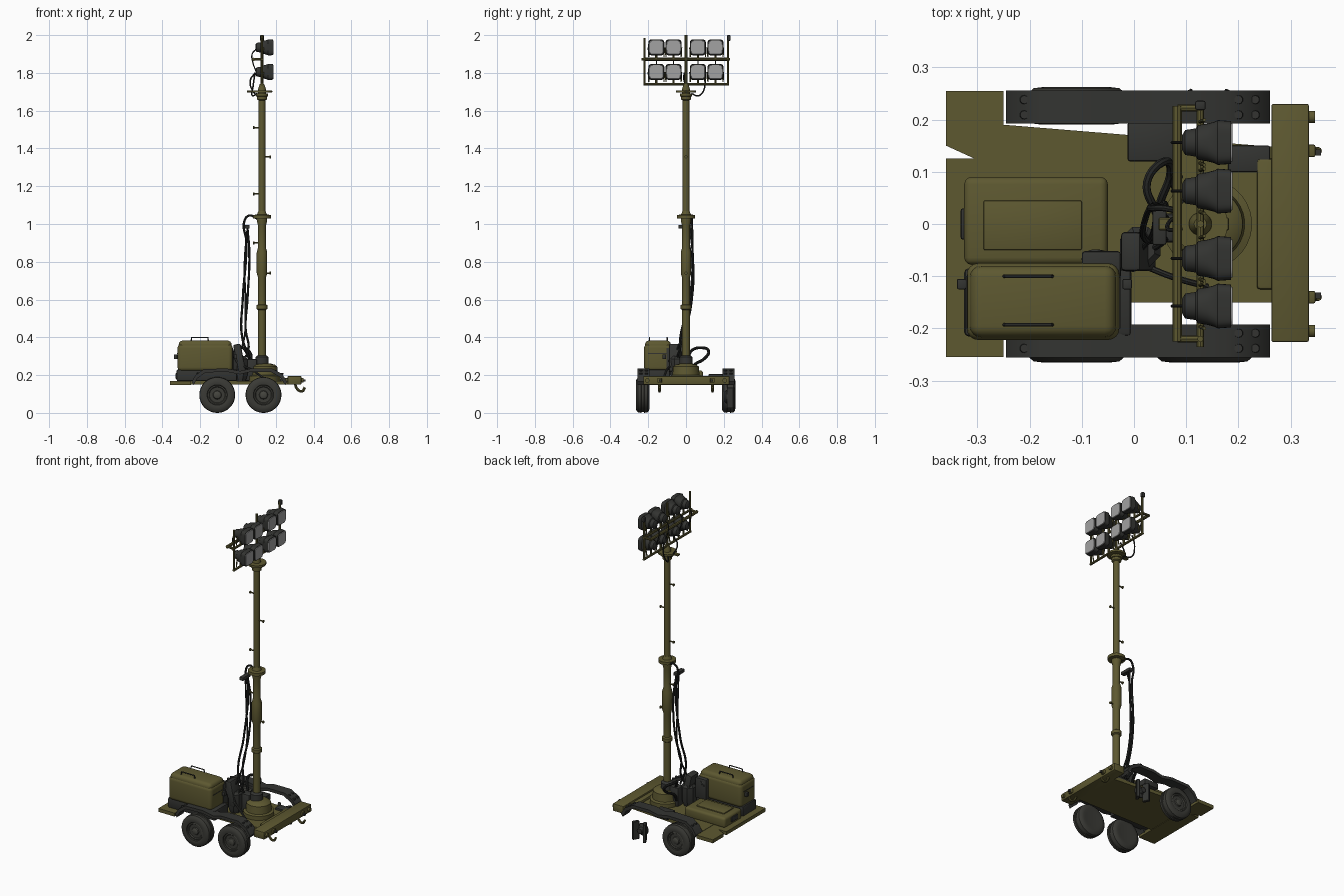
import bpy, bmesh, math
from mathutils import Matrix, Vector, Euler

def material(name, c):
    m = bpy.data.materials.new(name)
    m.diffuse_color = (*c, 1)
    return m

OLIVE = material("olive_paint", (0.110, 0.098, 0.030))
DARK = material("dark_grey_metal", (0.033, 0.034, 0.031))
TYRE = material("tyre_rubber", (0.042, 0.042, 0.036))
RIM = material("wheel_grey", (0.060, 0.060, 0.050))
HOSE = material("black_hose", (0.017, 0.018, 0.017))
LENS = material("lamp_glass", (0.36, 0.36, 0.36))

def finish(name, bm, mat):
    bmesh.ops.recalc_face_normals(bm, faces=bm.faces)
    me = bpy.data.meshes.new(name)
    bm.to_mesh(me)
    bm.free()
    me.materials.append(mat)
    ob = bpy.data.objects.new(name, me)
    bpy.context.collection.objects.link(ob)
    return ob

def box(name, x, y, z, mat, bevel=0.0, seg=2, rot=(0, 0, 0)):
    """Box from (min, max) ranges, optionally bevelled and turned about its centre."""
    bm = bmesh.new()
    bmesh.ops.create_cube(bm, size=1)
    bmesh.ops.scale(bm, vec=(x[1] - x[0], y[1] - y[0], z[1] - z[0]), verts=bm.verts)
    if bevel:
        bmesh.ops.bevel(bm, geom=bm.edges[:], offset=bevel, segments=seg, profile=0.5, affect='EDGES')
    c = Vector((sum(x) / 2, sum(y) / 2, sum(z) / 2))
    bm.transform(Matrix.Translation(c) @ Euler(rot).to_matrix().to_4x4())
    return finish(name, bm, mat)

def loft(name, rings, mat, at=(0, 0, 0), axis='Z', n=24):
    """Rings (height, radius[, squareness]) stacked along an axis."""
    bm = bmesh.new()
    loops = []
    for h, r, *e in rings:
        p = 2 / (e[0] if e else 2)
        loop = []
        for i in range(n):
            a = 2 * math.pi * (i + 0.5) / n
            c, s = math.cos(a), math.sin(a)
            u = r * math.copysign(abs(c) ** p, c)
            v = r * math.copysign(abs(s) ** p, s)
            co = {'Z': (u, v, h), 'X': (h, u, v), 'Y': (u, h, v)}[axis]
            loop.append(bm.verts.new(Vector(at) + Vector(co)))
        loops.append(loop)
    for a, b in zip(loops, loops[1:]):
        for i in range(n):
            bm.faces.new((a[i], a[(i + 1) % n], b[(i + 1) % n], b[i]))
    bm.faces.new(loops[0])
    bm.faces.new(loops[-1])
    return finish(name, bm, mat)

def prism(name, pts, lo, hi, mat, axis='Z'):
    """Outline extruded along z (points x,y) or along y (points x,z)."""
    bm = bmesh.new()
    vs = [bm.verts.new((a, b, lo) if axis == 'Z' else (a, lo, b)) for a, b in pts]
    f = bm.faces.new(vs)
    g = bmesh.ops.extrude_face_region(bm, geom=[f])
    d = (0, 0, hi - lo) if axis == 'Z' else (0, hi - lo, 0)
    bmesh.ops.translate(bm, vec=d, verts=[v for v in g['geom'] if isinstance(v, bmesh.types.BMVert)])
    return finish(name, bm, mat)

def tube(name, pts, r, mat, smooth=True):
    """Round tube along a path, turned into a mesh."""
    cu = bpy.data.curves.new(name, 'CURVE')
    cu.dimensions = '3D'
    cu.bevel_depth, cu.bevel_resolution, cu.use_fill_caps = r, 2, True
    cu.resolution_u = 6
    sp = cu.splines.new('BEZIER' if smooth else 'POLY')
    if smooth:
        sp.bezier_points.add(len(pts) - 1)
        for b, p in zip(sp.bezier_points, pts):
            b.co = p
            b.handle_left_type = b.handle_right_type = 'AUTO'
    else:
        sp.points.add(len(pts) - 1)
        for b, p in zip(sp.points, pts):
            b.co = (*p, 1)
    tmp = bpy.data.objects.new(name + "_path", cu)
    me = bpy.data.meshes.new_from_object(tmp)
    bpy.data.objects.remove(tmp)
    me.materials.clear()
    me.materials.append(mat)
    ob = bpy.data.objects.new(name, me)
    bpy.context.collection.objects.link(ob)
    return ob

# Deck, rear plate with a notch, front bumper
prism("deck", [(-0.25, -0.15), (0.275, -0.15), (0.275, 0.147), (-0.25, 0.19)], 0.15, 0.17, OLIVE)
prism("rear_plate", [(-0.36, -0.255), (-0.25, -0.255), (-0.25, 0.255), (-0.36, 0.255), (-0.36, 0.15),
                     (-0.305, 0.125), (-0.36, 0.125)], 0.147, 0.168, OLIVE)
box("front_bumper", (0.263, 0.335), (-0.226, 0.23), (0.15, 0.195), OLIVE, 0.004)
box("deck_front_rib", (0.235, 0.28), (-0.125, 0.125), (0.165, 0.185), OLIVE, 0.006)
for s in (-1, 1):
    tube("tow_hook", [(0.30, s * 0.14, 0.16), (0.315, s * 0.14, 0.125), (0.34, s * 0.14, 0.115),
                      (0.354, s * 0.14, 0.135)], 0.007, OLIVE)
    box("tow_bracket", (0.325, 0.347), (s * 0.14 - 0.012, s * 0.14 + 0.012), (0.16, 0.185), OLIVE, 0.003)
    loft("bumper_stud", [(0.33, 0.012), (0.346, 0.012)], OLIVE, (0, s * 0.205, 0.172), 'X', 12)
    box("hook_pin", (0.335, 0.358), (s * 0.137 - 0.006, s * 0.137 + 0.006), (0.165, 0.178), DARK)

# Fenders: arched strips over both wheel pairs with end bolts
arch = [(-0.245, 0.165), (-0.225, 0.2), (-0.18, 0.232), (-0.06, 0.235), (0.01, 0.222), (0.07, 0.235),
        (0.18, 0.235), (0.235, 0.205), (0.26, 0.165)]
under = [(x * 0.96, z - 0.018) for x, z in reversed(arch)]
for s, side in ((-1, "front"), (1, "back")):
    lo, hi = sorted((s * 0.192, s * 0.256))
    prism(side + "_fender", arch + under, lo, hi, DARK, 'Y')
    for bx, bz in ((-0.21, 0.207), (0.2, 0.22), (0.232, 0.202)):
        for dy in (0.209, 0.238):
            loft("fender_bolt", [(0, 0.009), (0.008, 0.008)], DARK, (bx, s * dy, bz), 'Z', 10)
box("fender_bracket", (-0.012, 0.085), (0.12, 0.195), (0.17, 0.205), DARK, 0.004)
box("side_bracket", (0.18, 0.26), (0.1, 0.15), (0.165, 0.182), DARK, 0.003)

# Wheels: two in front, one at the back, a loose hub where the fourth would be
tyre = [(-0.034, 0.05), (-0.036, 0.065), (-0.034, 0.082), (-0.025, 0.093), (-0.008, 0.095), (-0.006, 0.09),
        (0.006, 0.09), (0.008, 0.095), (0.025, 0.093), (0.034, 0.082), (0.036, 0.065), (0.034, 0.054), (0.024, 0.05)]
rim = [(0.0, 0.052), (0.028, 0.051), (0.029, 0.045), (0.02, 0.038), (0.018, 0.026), (0.03, 0.02), (0.034, 0.012)]
for x, s in ((-0.11, -1), (0.135, -1), (-0.11, 1)):
    y = s * (0.229 if s < 0 else 0.226)
    loft("tyre", [(s * h, r) for h, r in tyre], TYRE, (x, y, 0.095), 'Y', 40)
    loft("wheel_rim", [(s * h, r) for h, r in rim], RIM, (x, y, 0.095), 'Y', 28)
loft("loose_hub", [(0.2, 0.022), (0.212, 0.036), (0.222, 0.036), (0.23, 0.018), (0.25, 0.015)],
     DARK, (0.14, 0, 0.085), 'Y', 16)
for dx, w in ((-0.028, 0.5), (0.034, -0.5)):
    box("loose_wheel_blade", (0.131 + dx, 0.149 + dx), (0.218, 0.258), (0.025, 0.135), DARK, 0.002, 1, (0, 0, w))

# Generator: rounded box on a dark skid with a lid seam, handles and latches
box("generator_skid", (-0.325, -0.005), (-0.215, -0.085), (0.168, 0.23), DARK, 0.008)
box("generator_body", (-0.32, -0.028), (-0.222, -0.075), (0.22, 0.365), OLIVE, 0.022, 4)
box("generator_lid", (-0.314, -0.034), (-0.217, -0.08), (0.30, 0.383), OLIVE, 0.022, 4)
box("lid_seam", (-0.322, -0.026), (-0.2, -0.1), (0.313, 0.317), DARK)
for y in (-0.1, -0.193):
    tube("lid_handle", [(-0.25, y, 0.375), (-0.245, y, 0.399), (-0.16, y, 0.399), (-0.155, y, 0.375)],
         0.0035, DARK, False)
for x in (-0.33, -0.013):
    box("generator_latch", (x - 0.009, x + 0.009), (-0.125, -0.105), (0.285, 0.31), DARK, 0.003)
box("rear_grip", (-0.332, -0.31), (-0.03, 0.03), (0.18, 0.21), DARK, 0.005)
tube("exhaust", [(-0.09, -0.07, 0.28), (-0.07, -0.06, 0.32), (-0.03, -0.075, 0.32), (0.0, -0.08, 0.27)], 0.012, DARK)
box("control_panel", (-0.1, -0.025), (-0.105, -0.052), (0.22, 0.345), DARK, 0.006)

# Low storage box with a raised cover
box("storage_box", (-0.325, -0.05), (-0.078, 0.09), (0.162, 0.225), OLIVE, 0.014, 3)
box("storage_cover", (-0.288, -0.1), (-0.05, 0.045), (0.22, 0.231), OLIVE, 0.003)

# Winch motor beside the mast
loft("winch_motor", [(0.17, 0.03), (0.2, 0.042), (0.285, 0.042), (0.3, 0.03)], DARK, (0.012, -0.045, 0), 'Z', 8)
box("winch_cover", (-0.012, 0.028), (-0.09, -0.015), (0.215, 0.365), DARK, 0.008, 2, (0, -0.2, 0))
box("winch_gearbox", (0.04, 0.10), (-0.035, 0.02), (0.17, 0.285), DARK, 0.008)
tube("winch_arm", [(0.02, -0.08, 0.25), (0.07, -0.1, 0.23), (0.14, -0.12, 0.18)], 0.006, DARK)

# Mast: slewing base, telescoping tubes, collars and pegs
MX = 0.127
loft("mast_base", [(0.165, 0.086), (0.195, 0.086), (0.2, 0.072), (0.245, 0.068), (0.255, 0.055), (0.262, 0.03)],
     OLIVE, (0.14, 0, 0), 'Z', 32)
loft("mast_foot", [(0.25, 0.036), (0.295, 0.034), (0.305, 0.023)], DARK, (MX, 0, 0))
loft("mast_lower", [(0.25, 0.021), (0.545, 0.021), (0.55, 0.029), (0.57, 0.029), (0.575, 0.021), (0.715, 0.021),
                    (0.74, 0.028), (0.85, 0.028), (0.875, 0.021), (0.99, 0.021), (1.02, 0.028), (1.028, 0.028),
                    (1.03, 0.049), (1.048, 0.049), (1.05, 0.026), (1.07, 0.019)], OLIVE, (MX, 0, 0))
loft("mast_upper", [(1.05, 0.018), (1.655, 0.018), (1.66, 0.027), (1.675, 0.027), (1.677, 0.033), (1.69, 0.033),
                    (1.692, 0.022), (1.712, 0.022), (1.74, 0.012)], OLIVE, (MX, 0, 0))
box("head_plate", (0.047, 0.182), (-0.012, 0.012), (1.697, 1.706), OLIVE, 0.002, 1)
loft("head_disc", [(1.695, 0.053), (1.707, 0.053)], OLIVE, (MX, 0, 0))
for z, d in ((1.51, -1), (1.355, 1), (1.16, -1), (0.9, -1), (0.74, 1)):
    loft("mast_peg", [(0, 0.004), (d * 0.04, 0.004), (d * 0.041, 0.008), (d * 0.047, 0.008)], OLIVE, (MX, 0, z), 'X', 10)

# Lamp frame
tube("frame_post_middle", [(MX, 0, 1.7), (MX, 0, 2.0)], 0.007, OLIVE, False)
for y, top in ((-0.22, 1.985), (0.222, 1.99)):
    tube("frame_post", [(MX, y, 1.735), (MX, y, top)], 0.006, OLIVE, False)
    tube("frame_arm", [(0.083, y, 1.872), (MX, y, 1.872)], 0.007, OLIVE, False)
tube("frame_bottom_bar", [(MX, -0.226, 1.74), (MX, 0.228, 1.74)], 0.007, OLIVE, False)
tube("frame_middle_bar", [(0.083, -0.225, 1.872), (0.083, 0.226, 1.872)], 0.009, OLIVE, False)
tube("frame_front_bar", [(MX, -0.235, 1.872), (MX, 0.232, 1.872)], 0.007, OLIVE, False)
box("sensor", (MX - 0.01, MX + 0.01), (0.218, 0.236), (1.97, 2.0), DARK, 0.004)

# Eight floodlights, round at the back and square at the face
shell = [(0.092, 0.014), (0.098, 0.024), (0.118, 0.027), (0.122, 0.033), (0.14, 0.036, 2.6), (0.155, 0.04, 4),
         (0.16, 0.043, 5), (0.186, 0.041, 5)]
for z in (1.935, 1.805):
    for y in (-0.157, -0.066, 0.063, 0.156):
        loft("lamp_housing", shell, DARK, (0, y, z), 'X', 32)
        loft("lamp_lens", [(0.185, 0.038, 5), (0.189, 0.036, 5)], LENS, (0, y, z), 'X', 32)
        base = 1.872 if z > 1.9 else 1.74
        tube("lamp_bracket", [(MX, y, base), (MX, y, z)], 0.006, OLIVE, False)
        for s in (-1, 1):
            tube("lamp_yoke", [(MX, y + s * 0.04, base + 0.012), (0.135, y + s * 0.043, z)], 0.0035, OLIVE, False)

# Hoses: hanging bundle next to the mast, deck loop and lamp leads
tube("hose_outer", [(0.10, 0.02, 1.03), (0.06, 0.03, 1.045), (0.035, 0.03, 1.02), (0.045, 0.035, 0.9), (0.025, 0.02, 0.6),
                    (0.022, -0.03, 0.4), (0.06, -0.03, 0.29)], 0.006, HOSE)
tube("hose_inner", [(0.05, 0.02, 0.98), (0.06, 0.035, 0.85), (0.05, 0.03, 0.6), (0.04, -0.01, 0.45), (0.055, -0.035, 0.33),
                    (0.03, -0.05, 0.28)], 0.006, HOSE)
tube("hose_middle", [(0.05, 0.0, 0.98), (0.035, 0.03, 0.8), (0.04, 0.025, 0.55), (0.03, -0.03, 0.38), (0.0, -0.06, 0.3)],
     0.005, HOSE)
box("hose_clamp", (0.035, 0.062), (-0.04, 0.035), (0.975, 0.995), DARK, 0.004)
tube("deck_hose", [(0.06, 0.01, 0.29), (0.04, 0.03, 0.33), (0.025, 0.08, 0.345), (0.06, 0.12, 0.325),
                   (0.07, 0.10, 0.29), (0.05, 0.04, 0.25), (0.05, 0.02, 0.21)], 0.008, HOSE)
tube("lamp_lead", [(0.10, 0.03, 1.69), (0.075, 0.07, 1.68), (0.08, 0.10, 1.73), (0.09, 0.09, 1.8)], 0.004, HOSE)
for y in (-0.157, -0.066, 0.063, 0.156):
    tube("lamp_cable", [(0.095, y, 1.925), (0.075, y, 1.9), (0.08, y, 1.85), (0.095, y, 1.81)], 0.003, HOSE)
tube("head_cable", [(0.09, -0.01, 1.8), (0.065, -0.01, 1.76), (0.075, 0.01, 1.71), (0.11, 0.01, 1.67)], 0.004, HOSE)

# Smooth shading with sharp edges kept
bpy.ops.object.select_all(action='SELECT')
bpy.context.view_layer.objects.active = bpy.data.objects["deck"]
bpy.ops.object.shade_smooth_by_angle(angle=math.radians(35))
